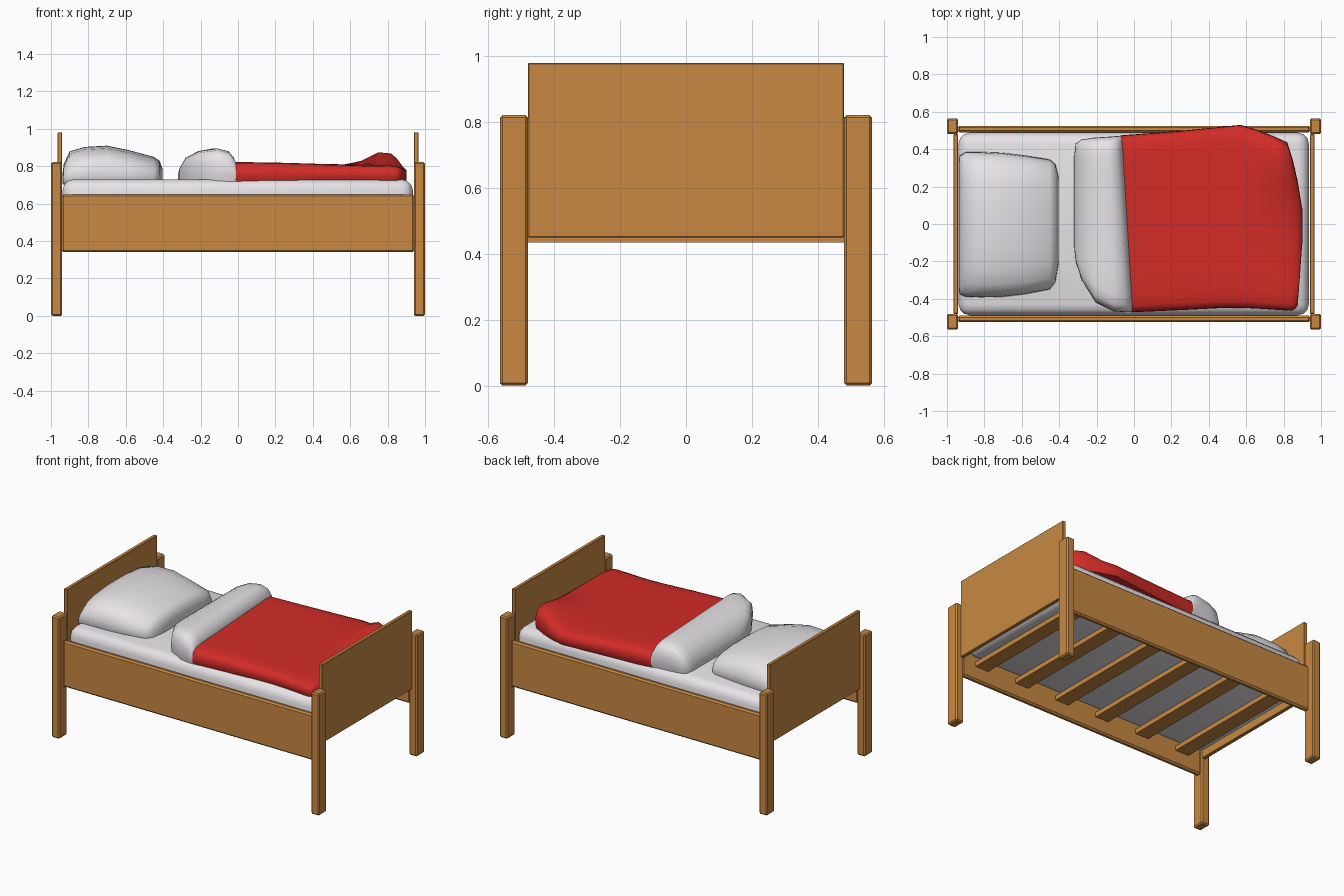
import bpy, bmesh, math

if "Cube" in bpy.data.objects:
    bpy.data.objects.remove(bpy.data.objects["Cube"])


def material(name, rgb):
    m = bpy.data.materials.new(name)
    m.diffuse_color = (*rgb, 1)
    m.use_nodes = True
    m.node_tree.nodes["Principled BSDF"].inputs["Base Color"].default_value = m.diffuse_color
    return m


WOOD = material("wood", (0.58, 0.25, 0.055))
RED = material("red_fabric", (0.65, 0.025, 0.02))
WHITE = material("white_fabric", (0.8, 0.77, 0.8))


def finish(name, bm, mat, smooth=False):
    bmesh.ops.recalc_face_normals(bm, faces=bm.faces)
    me = bpy.data.meshes.new(name)
    bm.to_mesh(me)
    bm.free()
    me.materials.append(mat)
    ob = bpy.data.objects.new(name, me)
    bpy.context.collection.objects.link(ob)
    if smooth:
        bpy.ops.object.select_all(action='DESELECT')
        ob.select_set(True)
        bpy.context.view_layer.objects.active = ob
        bpy.ops.object.shade_smooth_by_angle(angle=math.radians(60))
    return ob


def box(name, x, y, z, mat, bevel=0.006, segments=1, smooth=False):
    """Bevelled box from (min, max) ranges."""
    bm = bmesh.new()
    bmesh.ops.create_cube(bm, size=1)
    for v in bm.verts:
        for i, (lo, hi) in enumerate((x, y, z)):
            v.co[i] = (lo + hi) / 2 + v.co[i] * (hi - lo)
    if bevel:
        bmesh.ops.bevel(bm, geom=bm.edges[:], offset=bevel, segments=segments,
                        profile=0.5, affect='EDGES')
    return finish(name, bm, mat, smooth)


def loft(name, half, sections, mat, lift=None):
    """Soft form: mirrored half profile swept along x.
    Each section is x, y_min, y_max, z_min, z_max, skew."""
    right = [(-u, v) for u, v in reversed(half) if u < 0]
    ring = half + right
    bm = bmesh.new()
    rows = []
    for x, y0, y1, z0, z1, skew in sections:
        row = []
        for u, v in ring:
            y = (y0 + y1) / 2 + u * (y1 - y0) / 2
            xx = x + skew * y
            z = z0 + v * (z1 - z0)
            if lift:
                z += v * lift(xx, y)
            row.append(bm.verts.new((xx, y, z)))
        rows.append(row)
    n = len(ring)
    for a, b in zip(rows, rows[1:]):
        for i in range(n):
            j = (i + 1) % n
            bm.faces.new((a[i], a[j], b[j], b[i]))
    bm.faces.new(rows[0])
    bm.faces.new(rows[-1])
    return finish(name, bm, mat, True)


# Corner posts
for xn, sx in (("head", -1), ("foot", 1)):
    for yn, sy in (("front", -1), ("back", 1)):
        box(f"{xn}_{yn}_post", sorted((sx * 0.94, sx * 1.0)),
            sorted((sy * 0.48, sy * 0.565)), (0, 0.822), WOOD, 0.008)

# Head and foot boards
for name, sx in (("headboard", -1), ("footboard", 1)):
    box(name, sorted((sx * 0.94, sx * 0.965)), (-0.48, 0.48), (0.45, 0.98), WOOD, 0.003)

# Side rails
for name, sy in (("front_rail", -1), ("back_rail", 1)):
    box(name, (-0.942, 0.942), sorted((sy * 0.49, sy * 0.525)), (0.34, 0.65), WOOD, 0.01)

# Slats
for i in range(6):
    x = -0.79 + i * 0.316
    box(f"slat_{i + 1}", (x - 0.05, x + 0.05), (-0.495, 0.495), (0.435, 0.466), WOOD, 0)

# Mattress
box("mattress", (-0.938, 0.935), (-0.488, 0.488), (0.466, 0.73), WHITE, 0.06, 3, True)

# Half profiles: domed pillow and flat-topped duvet
DOME = [(-0.95, 0), (-1, 0.18), (-0.99, 0.42), (-0.94, 0.64), (-0.82, 0.82),
        (-0.6, 0.93), (-0.3, 0.99), (0, 1)]
SLAB = [(-0.97, 0), (-1, 0.3), (-0.995, 0.6), (-0.97, 0.84), (-0.92, 0.95),
        (-0.8, 1), (-0.6, 1), (-0.4, 1), (-0.2, 1), (0, 1)]

# Pillow
loft("pillow", DOME, [
    (-0.938, -0.34, 0.33, 0.71, 0.76, 0),
    (-0.932, -0.375, 0.365, 0.70, 0.81, 0),
    (-0.90, -0.39, 0.385, 0.70, 0.88, 0),
    (-0.82, -0.392, 0.385, 0.70, 0.903, 0),
    (-0.70, -0.39, 0.38, 0.70, 0.91, 0),
    (-0.58, -0.375, 0.365, 0.70, 0.885, 0),
    (-0.45, -0.35, 0.345, 0.70, 0.85, 0),
    (-0.42, -0.31, 0.32, 0.70, 0.83, 0),
    (-0.405, -0.22, 0.26, 0.70, 0.79, 0)], WHITE)

# Turned-down duvet fold
loft("duvet_fold", SLAB, [
    (-0.32, -0.12, 0.36, 0.71, 0.76, 0),
    (-0.312, -0.2, 0.43, 0.71, 0.79, 0),
    (-0.28, -0.3, 0.452, 0.71, 0.845, 0),
    (-0.21, -0.42, 0.462, 0.71, 0.88, -0.01),
    (-0.12, -0.468, 0.467, 0.705, 0.895, -0.03),
    (-0.07, -0.472, 0.47, 0.705, 0.88, -0.05),
    (-0.045, -0.472, 0.472, 0.705, 0.845, -0.06),
    (-0.035, -0.47, 0.472, 0.71, 0.82, -0.06)], WHITE)


# Duvet cover, with its far corner bunched up
def bunch(x, y):
    return 0.075 * math.exp(-((x - 0.78) / 0.11) ** 2 - ((y - 0.38) / 0.24) ** 2)


loft("duvet_cover", SLAB, [
    (-0.04, -0.472, 0.474, 0.71, 0.823, -0.06),
    (0.25, -0.46, 0.497, 0.715, 0.818, -0.02),
    (0.45, -0.45, 0.518, 0.718, 0.812, 0),
    (0.57, -0.448, 0.53, 0.72, 0.808, 0),
    (0.66, -0.452, 0.503, 0.72, 0.806, 0),
    (0.75, -0.458, 0.468, 0.72, 0.805, 0),
    (0.82, -0.463, 0.436, 0.72, 0.803, 0),
    (0.85, -0.462, 0.34, 0.72, 0.80, 0),
    (0.875, -0.44, 0.23, 0.72, 0.79, 0),
    (0.90, -0.10, 0.08, 0.725, 0.775, 0)], RED, bunch)
